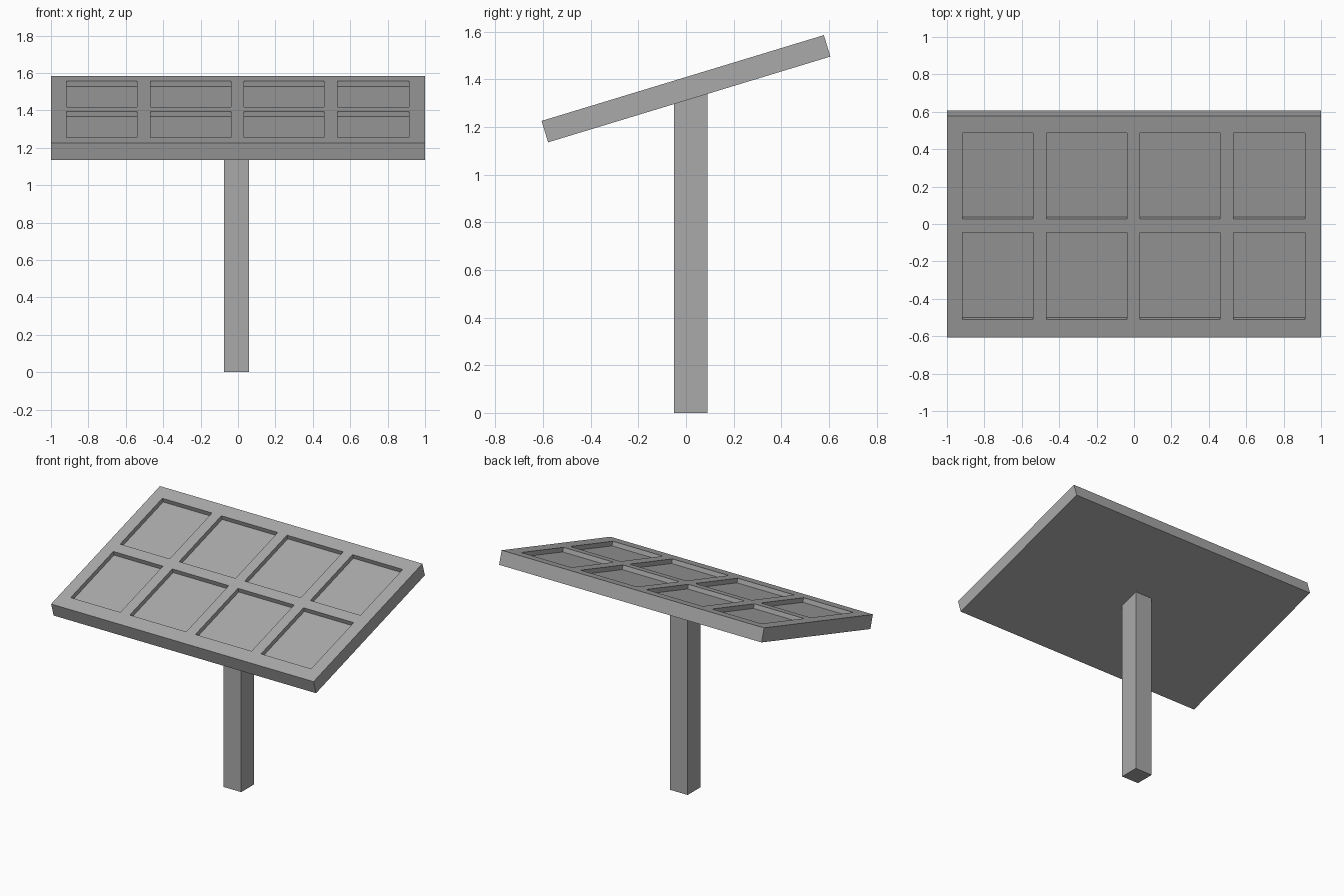
import bpy
import bmesh
import math
from mathutils import Matrix

if "Cube" in bpy.data.objects:
    bpy.data.objects.remove(bpy.data.objects["Cube"], do_unlink=True)

# Single grey material
grey = bpy.data.materials.new("plain grey")
grey.use_nodes = True
colour = (0.4, 0.4, 0.4, 1.0)
grey.diffuse_color = colour
grey.node_tree.nodes["Principled BSDF"].inputs["Base Color"].default_value = colour


def add_object(name, bm):
    bmesh.ops.recalc_face_normals(bm, faces=bm.faces)
    mesh = bpy.data.meshes.new(name)
    bm.to_mesh(mesh)
    bm.free()
    mesh.materials.append(grey)
    obj = bpy.data.objects.new(name, mesh)
    bpy.context.collection.objects.link(obj)
    return obj


# Tilted panel: every second cell of the grid is a recessed pocket
TILT = math.radians(16.9)
LENGTH, THICKNESS, POCKET_DEPTH = 1.238, 0.094, 0.03
columns = [-1, -0.918, -0.54, -0.468, -0.038, 0.032, 0.46, 0.532, 0.914, 1]
rows = [-LENGTH / 2, -0.518, -0.034, 0.043, 0.524, LENGTH / 2]

bm = bmesh.new()
grid = [[bm.verts.new((x, y, THICKNESS / 2)) for y in rows] for x in columns]
pockets = []
for i in range(len(columns) - 1):
    for j in range(len(rows) - 1):
        face = bm.faces.new((grid[i][j], grid[i + 1][j],
                             grid[i + 1][j + 1], grid[i][j + 1]))
        if i % 2 and j % 2:
            pockets.append(face)
bm.normal_update()
rim = [e for e in bm.edges if e.is_boundary]

# Sides and underside
sides = bmesh.ops.extrude_edge_only(bm, edges=rim)["geom"]
lower = [v for v in sides if isinstance(v, bmesh.types.BMVert)]
bmesh.ops.translate(bm, verts=lower, vec=(0, 0, -THICKNESS))
bmesh.ops.holes_fill(bm, edges=[e for e in bm.edges if e.is_boundary], sides=0)
bmesh.ops.recalc_face_normals(bm, faces=bm.faces)

# Sink the pockets
bmesh.ops.inset_individual(bm, faces=pockets, thickness=0, depth=-POCKET_DEPTH)
panel = add_object("panel", bm)
panel.matrix_world = Matrix.Translation((0, 0, 1.36)) @ Matrix.Rotation(TILT, 4, "X")

# Square post, its top hidden inside the panel
bm = bmesh.new()
bmesh.ops.create_cube(bm, size=1, matrix=Matrix.Translation((-0.008, 0.02, 0.672))
                      @ Matrix.Diagonal((0.135, 0.14, 1.344, 1)))
add_object("post", bm)
